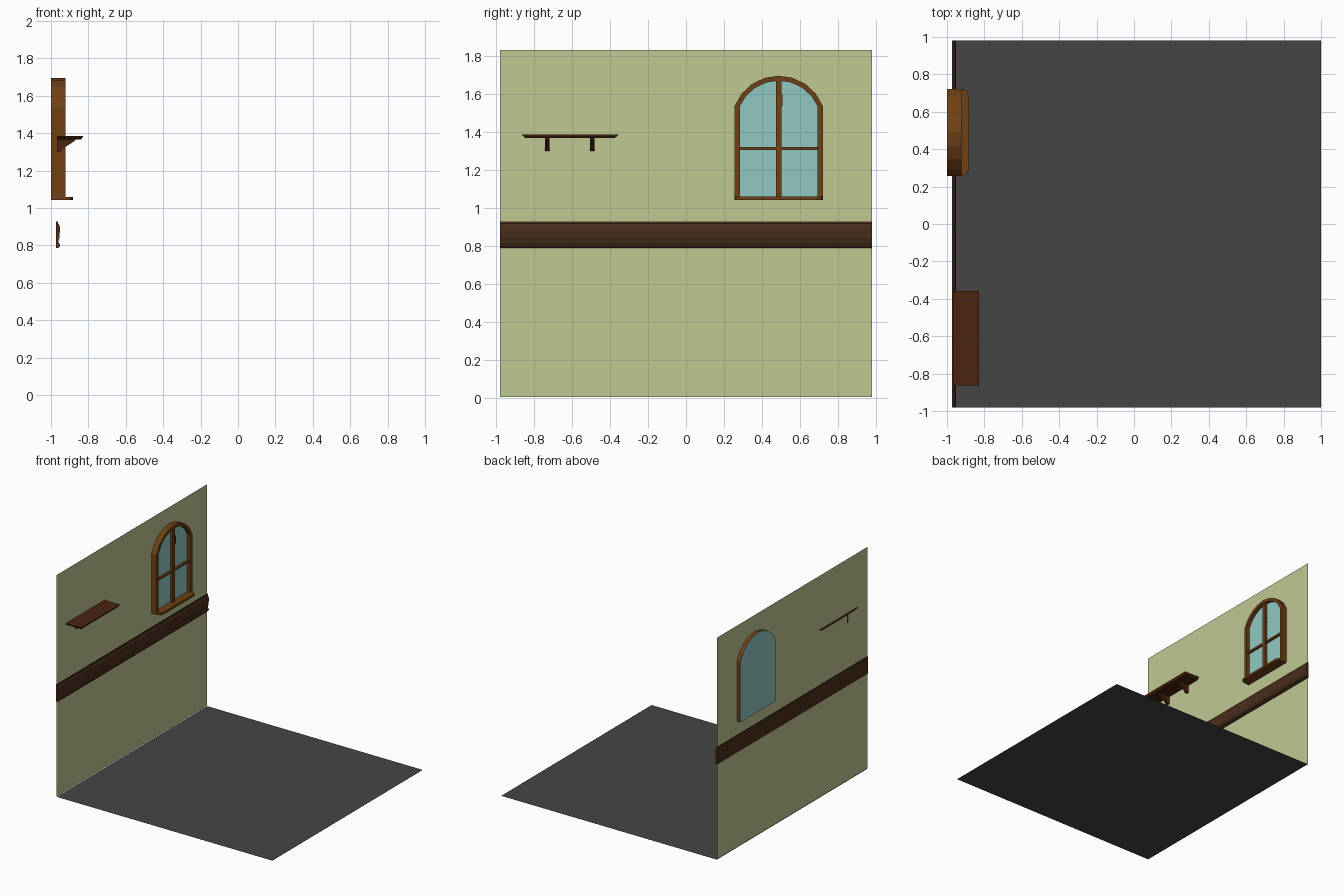
import bpy, bmesh, math
from mathutils import Vector

if "Cube" in bpy.data.objects:
    bpy.data.objects.remove(bpy.data.objects["Cube"])


def material(name, rgb):
    m = bpy.data.materials.new(name)
    m.diffuse_color = (*rgb, 1)
    m.use_nodes = True
    m.node_tree.nodes["Principled BSDF"].inputs["Base Color"].default_value = m.diffuse_color
    return m


WALL = material("green_paint", (0.53, 0.58, 0.29))
FLOOR = material("dark_floor", (0.06, 0.06, 0.06))
OAK = material("oak", (0.16, 0.053, 0.008))
GLASS = material("glass", (0.28, 0.58, 0.54))
RAIL = material("rail_wood", (0.065, 0.027, 0.011))
SHELF = material("shelf_wood", (0.07, 0.018, 0.005))


def make(name, bm, mat, solid=True):
    if solid:
        bmesh.ops.recalc_face_normals(bm, faces=bm.faces[:])
    me = bpy.data.meshes.new(name)
    bm.to_mesh(me)
    bm.free()
    me.materials.append(mat)
    ob = bpy.data.objects.new(name, me)
    bpy.context.collection.objects.link(ob)
    return ob


def sheet(name, pts, mat):
    bm = bmesh.new()
    bm.faces.new([bm.verts.new(p) for p in pts])
    return make(name, bm, mat, False)


def prism(name, pts, vec, mat):
    bm = bmesh.new()
    a = [bm.verts.new(p) for p in pts]
    b = [bm.verts.new(Vector(p) + Vector(vec)) for p in pts]
    bm.faces.new(a)
    bm.faces.new(b)
    for i in range(len(a)):
        j = (i + 1) % len(a)
        bm.faces.new((a[i], a[j], b[j], b[i]))
    return make(name, bm, mat)


def box(name, x, y, z, mat):
    pts = [(x[0], y[0], z[0]), (x[1], y[0], z[0]), (x[1], y[1], z[0]), (x[0], y[1], z[0])]
    return prism(name, pts, (0, 0, z[1] - z[0]), mat)


# Floor and wall
WX = -0.968
sheet("floor", [(WX, -0.98, 0), (1, -0.98, 0), (1, 0.98, 0), (WX, 0.98, 0)], FLOOR)
sheet("wall", [(WX, -0.98, 0.004), (WX, 0.98, 0.004), (WX, 0.98, 1.83), (WX, -0.98, 1.83)], WALL)

# Moulded chair rail
profile = [(-0.973, 0.787), (-0.960, 0.787), (-0.953, 0.795), (-0.953, 0.806), (-0.960, 0.815),
           (-0.960, 0.826), (-0.955, 0.84), (-0.953, 0.87), (-0.953, 0.90), (-0.957, 0.912),
           (-0.962, 0.918), (-0.962, 0.928), (-0.973, 0.928)]
prism("chair_rail", [(x, -0.98, z) for x, z in profile], (0, 1.96, 0), RAIL)

# Arched window
CY, CZ, R = 0.488, 1.446, 0.249


def arch(half, bottom, r, x, n=8):
    a0 = math.acos(half / r)
    pts = [(x, CY - half, bottom), (x, CY + half, bottom)]
    for i in range(n + 1):
        a = a0 + (math.pi - 2 * a0) * i / n
        pts.append((x, CY + r * math.cos(a), CZ + r * math.sin(a)))
    return pts


OUT, INN = (0.2325, 1.042, R), (0.205, 1.058, R - 0.026)
bm = bmesh.new()
loops = [[bm.verts.new(p) for p in arch(*s, x)]
         for s, x in ((OUT, -0.999), (OUT, -0.922), (INN, -0.922), (INN, -0.999))]
for k in range(4):
    a, b = loops[k], loops[(k + 1) % 4]
    for i in range(len(a)):
        j = (i + 1) % len(a)
        bm.faces.new((a[i], a[j], b[j], b[i]))
make("window_frame", bm, OAK)
sheet("window_glass", arch(*INN, -0.95), GLASS)
sheet("window_glass_back", arch(*OUT, -1.0)[::-1], GLASS)
box("window_mullion", (-0.955, -0.928), (CY - 0.014, CY + 0.014), (1.05, 1.672), OAK)
box("window_crossbar", (-0.955, -0.932), (CY - 0.21, CY + 0.21), (1.305, 1.321), OAK)
box("window_latch", (-0.945, -0.923), (CY + 0.008, CY + 0.019), (1.535, 1.60), OAK)

# Window sill with rounded corners
sill = [(-0.925, CY - 0.2325), (-0.895, CY - 0.225), (-0.882, CY - 0.195)]
sill += [(x, 2 * CY - y) for x, y in reversed(sill)]
prism("window_sill", [(x, y, 1.042) for x, y in sill], (0, 0, 0.018), OAK)

# Shelf board, with its edges tapering in underneath
bm = bmesh.new()
rings = []
for z, inset in ((1.366, 0.02), (1.379, 0.003), (1.386, 0.0)):
    xf = -0.828 - inset * 0.6
    y0, y1 = -0.863 + inset, -0.357 - inset
    rings.append([bm.verts.new(p) for p in
                  ((WX, y0, z), (xf, y0, z), (xf, y1, z), (WX, y1, z))])
bm.faces.new(rings[0])
bm.faces.new(rings[-1])
for a, b in zip(rings, rings[1:]):
    for i in range(4):
        j = (i + 1) % 4
        bm.faces.new((a[i], a[j], b[j], b[i]))
make("shelf_board", bm, SHELF)

# Triangular shelf brackets
tri = [(WX, 1.30), (-0.952, 1.30), (-0.93, 1.322), (-0.875, 1.357), (-0.868, 1.367), (WX, 1.367)]
for side, y in (("left", -0.73), ("right", -0.494)):
    prism(f"shelf_bracket_{side}", [(x, y - 0.012, z) for x, z in tri], (0, 0.024, 0), SHELF)
